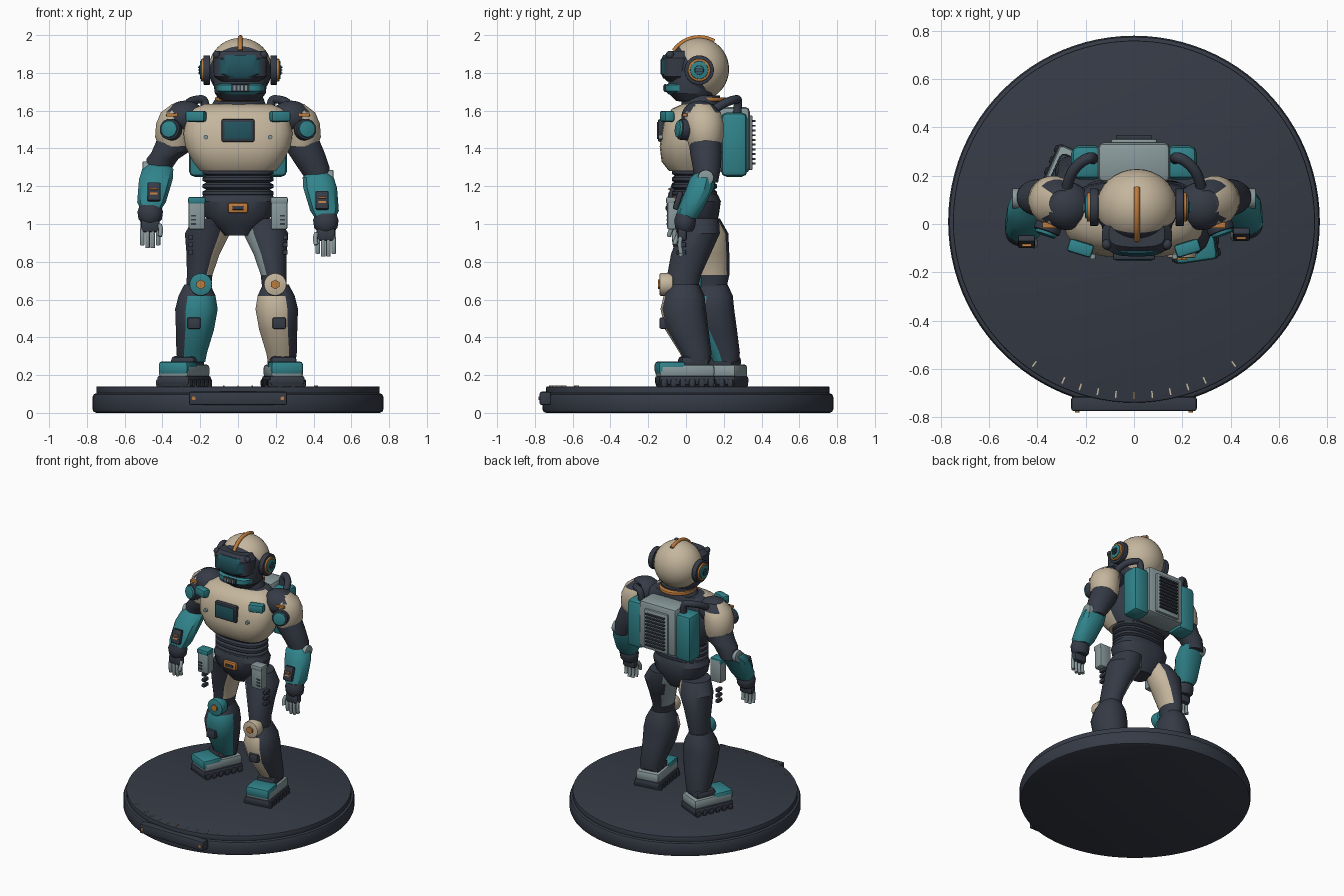
import bpy, bmesh
from math import sin, cos, pi, radians, copysign
from mathutils import Vector, Matrix, Euler

if "Cube" in bpy.data.objects:
    bpy.data.objects.remove(bpy.data.objects["Cube"], do_unlink=True)


def material(name, rgb):
    m = bpy.data.materials.new(name)
    m.use_nodes = True
    m.diffuse_color = (*rgb, 1)
    m.node_tree.nodes["Principled BSDF"].inputs["Base Color"].default_value = (*rgb, 1)
    return m


navy = material("navy rubber", (.036, .043, .061))
cream = material("cream shell", (.56, .47, .34))
teal = material("teal armour", (.03, .23, .26))
grey = material("grey metal", (.25, .32, .33))
orange = material("orange trim", (.52, .2, .045))
glass = material("dark glass", (.016, .09, .115))
parts = []


def finish(name, bm, *mats):
    bmesh.ops.recalc_face_normals(bm, faces=bm.faces)
    mesh = bpy.data.meshes.new(name)
    bm.to_mesh(mesh)
    bm.free()
    for m in mats:
        mesh.materials.append(m)
    ob = bpy.data.objects.new(name, mesh)
    bpy.context.collection.objects.link(ob)
    parts.append(ob)
    return ob


def box(name, loc, size, mat, round_by=.01, rot=(0, 0, 0)):
    bm = bmesh.new()
    bmesh.ops.create_cube(bm, size=1)
    bm.transform(Matrix.Diagonal((*size, 1)))
    if round_by:
        bmesh.ops.bevel(bm, geom=bm.edges[:], offset=round_by, segments=2,
                        affect='EDGES', profile=.5)
    bm.transform(Matrix.Translation(loc) @ Euler(rot).to_matrix().to_4x4())
    return finish(name, bm, mat)


def disc(name, loc, radius, depth, axis, mat, sides=28, bevel=.006):
    bm = bmesh.new()
    bmesh.ops.create_cone(bm, cap_ends=True, segments=sides, radius1=radius,
                          radius2=radius, depth=depth)
    if bevel:
        rims = [e for e in bm.edges if abs(e.verts[0].co.z - e.verts[1].co.z) < depth / 2]
        bmesh.ops.bevel(bm, geom=rims, offset=bevel, segments=2, affect='EDGES', profile=.5)
    turn = Vector((0, 0, 1)).rotation_difference(Vector(axis)).to_matrix().to_4x4()
    bm.transform(Matrix.Translation(loc) @ turn)
    return finish(name, bm, mat)


def ball(name, loc, radii, *mats):
    bm = bmesh.new()
    bmesh.ops.create_uvsphere(bm, u_segments=32, v_segments=20, radius=1)
    bm.transform(Matrix.Translation(loc) @ Matrix.Diagonal((*radii, 1)))
    return finish(name, bm, *mats)


def loft(name, rings, *mats, sides=28, square=1.0):
    """Skin horizontal rings given as (x, y, z, half width, half depth)."""
    bm = bmesh.new()
    loops = []
    for x, y, z, rx, ry in rings:
        loop = []
        for i in range(sides):
            a = 2 * pi * (i + .5) / sides
            c, s = cos(a), sin(a)
            loop.append(bm.verts.new((x + rx * copysign(abs(c) ** square, c),
                                      y + ry * copysign(abs(s) ** square, s), z)))
        loops.append(loop)
    for low, high in zip(loops, loops[1:]):
        for i in range(sides):
            j = (i + 1) % sides
            bm.faces.new((low[i], low[j], high[j], high[i]))
    bm.faces.new(loops[0])
    bm.faces.new(loops[-1])
    return finish(name, bm, *mats)


def paint(ob, rule, cut=None):
    """Cut along a plane if given, then use the second material where rule holds."""
    bm = bmesh.new()
    bm.from_mesh(ob.data)
    if cut:
        bmesh.ops.bisect_plane(bm, geom=bm.verts[:] + bm.edges[:] + bm.faces[:],
                               plane_co=cut[0], plane_no=cut[1])
    bm.normal_update()
    for f in bm.faces:
        f.material_index = int(rule(f.calc_center_median(), f.normal))
    bm.to_mesh(ob.data)
    bm.free()


def tube(name, points, radius, mat):
    cu = bpy.data.curves.new(name, 'CURVE')
    cu.dimensions = '3D'
    cu.bevel_depth, cu.bevel_resolution, cu.use_fill_caps = radius, 3, True
    sp = cu.splines.new('NURBS')
    sp.points.add(len(points) - 1)
    for p, co in zip(sp.points, points):
        p.co = (*co, 1)
    sp.use_endpoint_u, sp.order_u = True, 3
    cu.materials.append(mat)
    ob = bpy.data.objects.new(name, cu)
    bpy.context.collection.objects.link(ob)


# Display base with plaque and tick marks
mid = Vector((0, .01, 0))
disc("base_lower", mid + Vector((0, 0, .052)), .77, .104, (0, 0, 1), navy, 96, .02)
disc("base_upper", mid + Vector((0, 0, .115)), .75, .05, (0, 0, 1), navy, 96)
box("base_plaque", (0, -.745, .077), (.52, .06, .07), navy)
for s in (-1, 1):
    disc("plaque_bolt", (s * .235, -.775, .077), .01, .01, (0, -1, 0), orange, 12, 0)
for i in range(-5, 6):
    a = radians(i * 6 + (5 * i / 5 if abs(i) == 5 else 0))
    box("base_tick", mid + Vector((.72 * sin(a), -.72 * cos(a), .142)), (.006, .028, .006),
        cream if i else orange, 0, (0, 0, a))

# Torso: chest shell, ribbed waist, pelvis
chest = loft("chest", [(0, .03, 1.28, .2, .12), (0, .02, 1.33, .24, .15),
                       (0, .02, 1.41, .28, .16), (0, .025, 1.48, .29, .155),
                       (0, .03, 1.56, .275, .145), (0, .045, 1.61, .24, .12),
                       (0, .07, 1.635, .18, .09)], navy, cream, square=.7)
paint(chest, lambda c, n: c.y < .06 and c.z < 1.63, ((0, .06, 0), (0, 1, 0)))
ribs = []
for i in range(4):
    z = 1.145 + i * .037
    ribs += [(0, .045, z, .17, .105), (0, .045, z + .01, .188, .12), (0, .045, z + .027, .188, .12)]
loft("waist_ribs", ribs + [(0, .045, 1.3, .17, .105)], navy, square=.8)
loft("pelvis", [(0, .06, .94, .07, .07), (0, .06, .99, .13, .1), (0, .05, 1.05, .185, .125),
                (0, .05, 1.12, .2, .135), (0, .05, 1.155, .185, .12)], navy, square=.8)
box("belt_buckle", (0, -.088, 1.085), (.105, .03, .055), orange)
box("buckle_slot", (0, -.102, 1.085), (.06, .012, .02), navy, .003)
box("chest_panel", (0, -.132, 1.495), (.175, .035, .12), navy)
box("chest_screen", (0, -.15, 1.495), (.145, .008, .09), glass, .003)

# Neck and head
H = Vector((.012, 0, 0))
loft("neck", [(0, .08, 1.6, .16, .11), (.01, .08, 1.68, .12, .1)], navy)
disc("neck_ring", (.005, .085, 1.66), .128, .022, (0, 0, 1), orange)
dome = ball("helmet_dome", H + Vector((0, .07, 1.82)), (.168, .158, .165), cream, navy)
edge, lean = Vector((0, -.03, 1.93)), Vector((0, 1, .62))
paint(dome, lambda c, n: (c - edge).dot(lean) < 0, (edge, lean))
loft("jaw", [(.012, .04, 1.65, .1, .09), (.012, .03, 1.69, .135, .12),
             (.012, .03, 1.8, .15, .125), (.012, .04, 1.87, .13, .1)], navy, square=.8)
loft("chin_guard", [(.012, -.02, 1.685, .09, .07), (.012, -.02, 1.705, .125, .092),
                    (.012, -.02, 1.735, .128, .09), (.012, -.01, 1.75, .11, .07)], teal, square=.7)
box("mouth_vent", H + Vector((0, -.11, 1.72)), (.1, .014, .04), navy, .004)
for i in range(4):
    box("vent_bar", H + Vector((-.03 + i * .02, -.119, 1.72)), (.01, .008, .026), grey, 0)
loft("visor_frame", [(.012, -.05, 1.755, .1, .05), (.012, -.05, 1.78, .14, .075),
                     (.012, -.05, 1.88, .145, .075), (.012, -.04, 1.915, .115, .055)], navy, square=.6)
loft("visor_glass", [(.012, -.06, 1.77, .09, .06), (.012, -.06, 1.795, .122, .074),
                     (.012, -.06, 1.87, .125, .074), (.012, -.06, 1.895, .1, .06)], glass, square=.6)
arc = [radians(a) for a in range(35, 131, 12)]
tube("helmet_crest", [H + Vector((0, .07 - .165 * cos(a) * 1.0, 1.82 + .168 * sin(a)))
                      for a in arc], .013, orange)

# Backpack with louvres
box("pack_core", (0, .255, 1.445), (.3, .165, .35), grey, .025)
box("pack_vent_plate", (0, .34, 1.43), (.19, .025, .29), grey, .008)
for i in range(10):
    box("pack_louvre", (0, .357, 1.32 + i * .025), (.15, .022, .01), navy, 0)


def side_parts(s):
    # Head sides: ear hubs, visor knob
    x = .012 + s * .17
    for name, r, out, m in (("ear_cup", .078, .015, navy), ("ear_ring", .06, .027, orange),
                            ("ear_pad", .048, .034, teal), ("ear_grille", .025, .038, navy)):
        disc(name, (x + s * out / 2, .07, 1.815), r, out + .02, (s, 0, 0), m, 28, .004)
    for i in (-1, 0, 1):
        box("ear_slot", (x + s * .05, .07, 1.815 + i * .015), (.008, .035, .006), teal, 0)
    ball("visor_knob", (.012 + s * .125, -.085, 1.895), (.02, .022, .022), navy)

    # Chest clips, bolts, pack tanks, hoses, hip pouches
    box("chest_clip", (s * .222, -.1, 1.57), (.105, .055, .058), teal, .012, (0, 0, s * .3))
    disc("chest_bolt", (s * .17, -.135, 1.46), .012, .02, (0, -1, 0), grey, 12, 0)
    box("pack_tank", (s * .195, .255, 1.42), (.13, .14, .34), teal, .03)
    tube("pack_hose", [(s * .17, .27, 1.58), (s * .17, .28, 1.66), (s * .22, .26, 1.66),
                       (s * .27, .2, 1.64), (s * .28, .14, 1.6)], .023, navy)
    box("hip_pouch", (s * .218, -.065, 1.055), (.088, .07, .17), grey, .012)
    box("pouch_lid", (s * .218, -.068, 1.125), (.092, .074, .035), teal if s < 0 else grey, .008)
    for i in range(3):
        box("pouch_slot", (s * .235, -.101, 1.0 + i * .022), (.025, .006, .009), navy, 0)
        box("thigh_lug", (s * .25, -.025, .85 + i * .04), (.025, .05, .025), navy, .005)

    # Shoulder
    ball("shoulder_joint", (s * .28, .075, 1.565), (.105, .1, .088), navy)
    pad = loft("shoulder_pad", [(s * .335, .1, 1.41, .085, .085), (s * .34, .1, 1.46, .1, .1),
                                (s * .335, .095, 1.53, .1, .105), (s * .32, .09, 1.59, .09, .095),
                                (s * .3, .085, 1.635, .05, .055)], cream, navy, sides=20)
    paint(pad, lambda c, n: c.z > 1.57 and c.y > .02 and c.x * s < .36)
    face = Vector((s * .35, -1, .1)).normalized()
    hub = Vector((s * .355, -.01, 1.5))
    disc("shoulder_hub_rim", hub, .056, .05, face, navy)
    disc("shoulder_hub", hub + face * .014, .045, .05, face, teal)
    box("shoulder_tag", (s * .35, -.005, 1.577), (.06, .025, .018), orange, .004)

    # Arm, hung slightly higher on one side
    up, fwd = (.045, -.03) if s < 0 else (0, 0)
    loft("upper_arm", [(s * .43, .11, 1.22 + up, .06, .06), (s * .4, .11, 1.3 + up, .085, .075),
                       (s * .36, .105, 1.38, .098, .085), (s * .335, .1, 1.47, .085, .085)], navy)
    disc("elbow_disc", (s * .475, .105, 1.245 + up), .042, .06, (s, 0, 0), grey)
    loft("forearm", [(s * .462, .005 + fwd, 1.03 + up, .055, .055), (s * .458, .02 + fwd, 1.07 + up, .078, .068),
                     (s * .435, .075 + fwd, 1.19 + up, .092, .075), (s * .425, .09, 1.245 + up, .085, .07),
                     (s * .42, .1, 1.275 + up, .055, .045)], teal, sides=12, square=.85)
    low = Vector((s * .465, fwd - .005, up))
    box("forearm_panel", low + Vector((-s * .02, -.038, 1.125)), (.07, .03, .1), navy, .008, (-.3, 0, 0))
    for i in (0, 1):
        box("panel_light", low + Vector((-s * .02, -.053, 1.115 + i * .025)), (.04, .012, .01),
            orange, 0, (-.3, 0, 0))
    loft("wrist_cuff", [(*(low + Vector((0, 0, z))), r, r * .85) for z, r in
                        ((.96, .045), (.98, .062), (1.02, .068), (1.055, .055))], navy)
    box("palm", low + Vector((0, -.015, .945)), (.1, .05, .07), navy, .015)
    for i in range(4):
        f = low + Vector((-.042 + i * .028, -.022, .93))
        drop = .1 if i in (1, 2) else .085
        tube("finger", [f, f + Vector((0, -.012, -drop / 2)), f + Vector((0, .002, -drop))], .012, grey)
    t = low + Vector((-s * .05, -.03, .95))
    tube("thumb", [t, t + Vector((-s * .012, -.02, -.03)), t + Vector((0, -.025, -.06))], .012, grey)

    # Leg, with one leg set further back
    back = s < 0
    sx, sy = s * .015 * back, .15 * back
    shell = teal if back else cream
    thigh = loft("thigh", [(s * x + sx, y + min(sy, back * (.02 + (1 - z) / 2)), z, rx, ry)
                           for x, y, z, rx, ry in
                           ((.195, -.02, .64, .065, .08), (.188, -.01, .73, .068, .09),
                            (.17, .025, .84, .088, .105), (.147, .07, .95, .12, .11),
                            (.12, .075, 1.03, .1, .1))], navy, cream if back else grey)
    paint(thigh, lambda c, n: n.x * s < -.55 and .7 < c.z < 1)
    calf = loft("calf", [(s * x + sx, y + sy, z, rx, ry) for x, y, z, rx, ry in
                         ((.232, .06, .27, .075, .07), (.23, .05, .32, .083, .085),
                          (.213, .005, .44, .103, .115), (.205, -.015, .55, .115, .12),
                          (.202, -.01, .62, .1, .108), (.2, -.01, .68, .07, .08))],
                navy, shell, sides=14, square=.85)
    paint(calf, lambda c, n: -.45 * s * n.x - .9 * n.y > .45 and c.z < .64)
    disc("knee_pad", (s * .197, -.105 + sy, .68), .06, .07, (0, -1, 0), shell)
    disc("knee_bolt", (s * .197, -.142 + sy, .68), .025, .014, (0, -1, 0), orange, 6, 0)
    box("shin_pouch", (s * .218 + sx, -.115 + sy, .475), (.07, .05, .06), navy, .008)

    # Boot
    turn = s * radians(24 if back else 8)
    spin = Matrix.Rotation(turn, 3, 'Z')
    foot = Vector((-.285, .16, 0)) if back else Vector((.24, -.005, 0))

    def boot(name, off, size, mat, r):
        box(name, foot + spin @ Vector(off), size, mat, r, (0, 0, turn))
    boot("boot_sole", (0, 0, .172), (.19, .3, .05), navy, .015)
    boot("boot_body", (0, 0, .222), (.175, .295, .07), grey, .018)
    boot("toe_cap", (0, -.08, .238), (.172, .145, .07), teal, .018)
    boot("ankle_cuff", (0, .045, .27), (.14, .15, .06), navy, .02)
    for i in range(6):
        boot("boot_tread", (0, -.125 + i * .05, .158), (.205, .034, .04), navy, .008)


for side in (-1, 1):
    side_parts(side)

# Smooth rounded surfaces, keep hard edges crisp
bpy.ops.object.select_all(action='DESELECT')
for ob in parts:
    ob.select_set(True)
bpy.context.view_layer.objects.active = parts[0]
bpy.ops.object.shade_smooth_by_angle(angle=radians(32))
